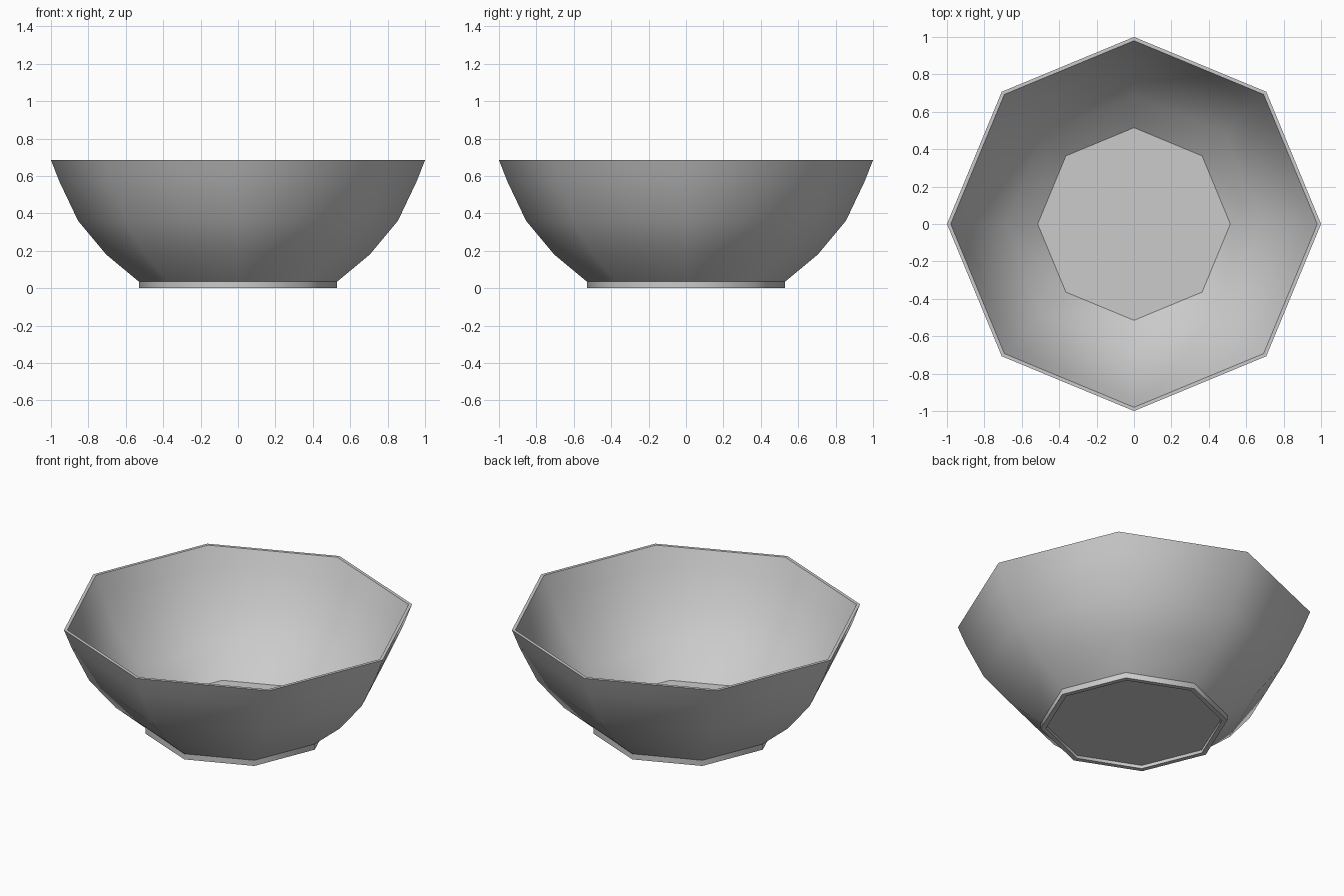
import bpy, bmesh
from math import sin, cos, pi

if "Cube" in bpy.data.objects:
    bpy.data.objects.remove(bpy.data.objects["Cube"])

SIDES = 8

# profile of the shell: (radius, height, sharp crease around this ring)
PROFILE = [
    (0.50, 0.02, True),    # recess under the foot
    (0.50, 0.0, True),
    (0.53, 0.0, True),     # foot ring
    (0.53, 0.035, True),
    (0.705, 0.18, False),  # outer wall
    (0.855, 0.36, False),
    (0.955, 0.57, False),
    (1.0, 0.685, True),    # rim
    (0.98, 0.685, True),
    (0.933, 0.57, False),  # inner wall
    (0.833, 0.37, False),
    (0.685, 0.195, False),
    (0.515, 0.055, True),  # inside floor
]


def lathe(name, profile, sides):
    bm = bmesh.new()
    rings = []
    for r, z, _ in profile:
        rings.append([bm.verts.new((r * cos(2 * pi * i / sides),
                                    r * sin(2 * pi * i / sides), z))
                      for i in range(sides)])
    for a, b in zip(rings, rings[1:]):
        for i in range(sides):
            j = (i + 1) % sides
            bm.faces.new((a[i], a[j], b[j], b[i]))
    # close underside and inside floor
    bm.faces.new(rings[0][::-1])
    bm.faces.new(rings[-1])
    bmesh.ops.recalc_face_normals(bm, faces=bm.faces[:])
    for f in bm.faces:
        f.smooth = True
    # creases at foot, rim and floor
    for ring, (_, _, sharp) in zip(rings, profile):
        if sharp:
            for i in range(sides):
                bm.edges.get((ring[i], ring[(i + 1) % sides])).smooth = False
    mesh = bpy.data.meshes.new(name)
    bm.to_mesh(mesh)
    bm.free()
    obj = bpy.data.objects.new(name, mesh)
    bpy.context.collection.objects.link(obj)
    return obj


# octagonal bowl
lathe("bowl", PROFILE, SIDES)
